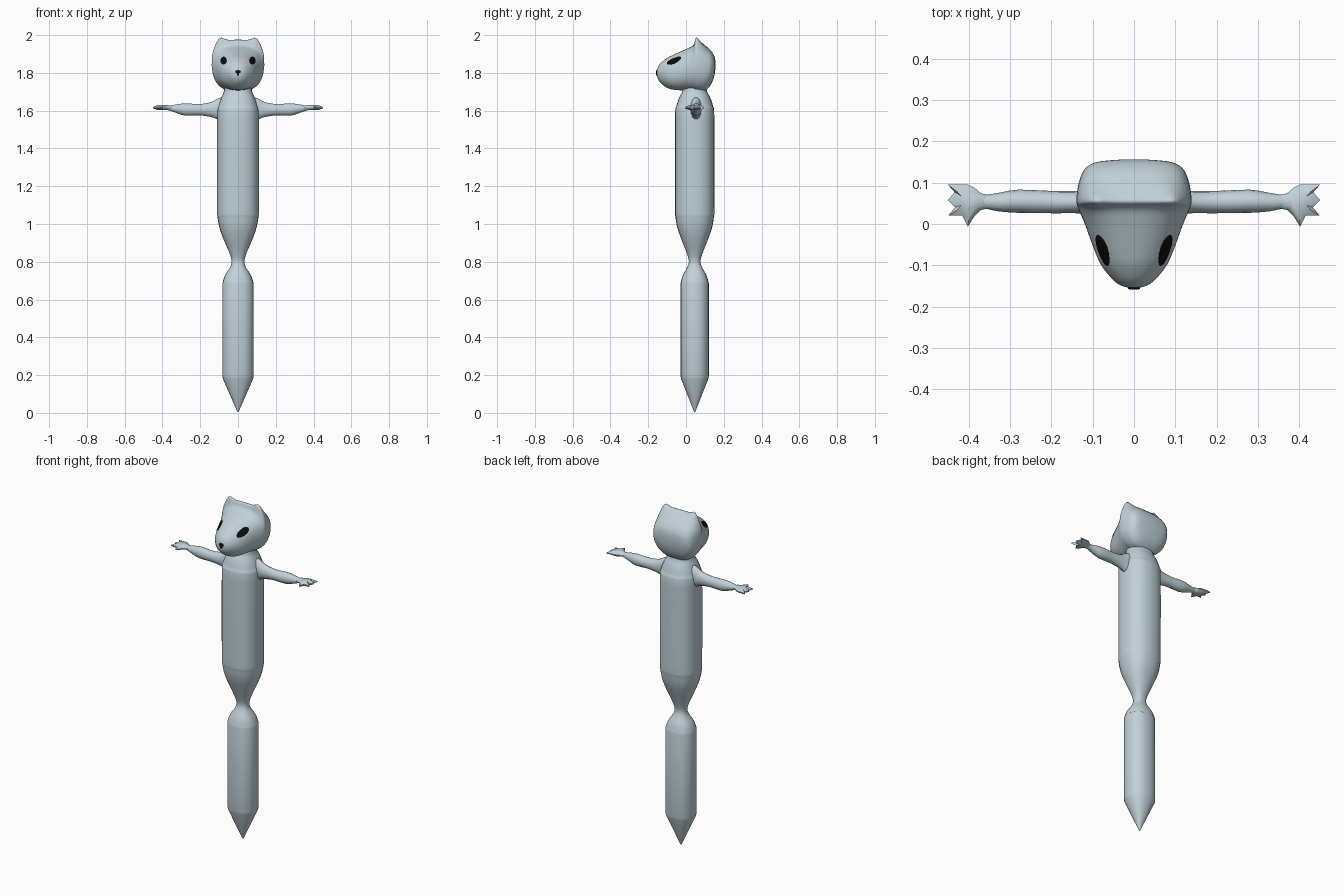
import bpy, bmesh, math
from mathutils import Vector

if "Cube" in bpy.data.objects:
    bpy.data.objects.remove(bpy.data.objects["Cube"])


def material(name, rgb):
    m = bpy.data.materials.new(name)
    m.diffuse_color = (*rgb, 1)
    m.use_nodes = True
    m.node_tree.nodes["Principled BSDF"].inputs["Base Color"].default_value = m.diffuse_color
    return m


FUR = material("pale blue grey", (0.53, 0.64, 0.69))
BLACK = material("black", (0.004, 0.004, 0.004))


def finish(name, bm, mat, angle=50):
    bmesh.ops.recalc_face_normals(bm, faces=bm.faces[:])
    me = bpy.data.meshes.new(name)
    bm.to_mesh(me)
    bm.free()
    me.materials.append(mat)
    ob = bpy.data.objects.new(name, me)
    bpy.context.collection.objects.link(ob)
    bpy.ops.object.select_all(action='DESELECT')
    ob.select_set(True)
    bpy.context.view_layer.objects.active = ob
    bpy.ops.object.shade_smooth_by_angle(angle=math.radians(angle))
    return ob


def loft(rings):
    """Skin a list of equal-length point rings and close both ends."""
    bm = bmesh.new()
    loops = [[bm.verts.new(p) for p in r] for r in rings]
    for a, b in zip(loops, loops[1:]):
        n = len(a)
        for i in range(n):
            j = (i + 1) % n
            bm.faces.new((a[i], a[j], b[j], b[i]))
    bm.faces.new(loops[0])
    bm.faces.new(loops[-1])
    return bm


def oval(n, power):
    """Unit superellipse."""
    f = lambda v: math.copysign(abs(v) ** (2 / power), v)
    return [(f(math.cos(2 * math.pi * i / n)), f(math.sin(2 * math.pi * i / n)))
            for i in range(n)]


def smooth_rows(rows, steps):
    """Catmull-Rom interpolation of profile rows."""
    out = []
    for k in range(len(rows) - 1):
        p = [rows[max(0, min(len(rows) - 1, k + d))] for d in (-1, 0, 1, 2)]
        for s in range(steps):
            t = s / steps
            out.append([0.5 * (2 * b + (c - a) * t + (2 * a - 5 * b + 4 * c - d) * t * t
                               + (3 * b - a - 3 * c + d) * t ** 3) for a, b, c, d in zip(*p)])
    return out + [list(rows[-1])]


# Torso with neck and pinched waist: height, half width, half depth
CY = 0.046
torso = smooth_rows([(0.69, 0.082, 0.074), (0.73, 0.068, 0.062), (0.77, 0.042, 0.040),
                     (0.80, 0.034, 0.031), (0.84, 0.043, 0.040), (0.92, 0.077, 0.071),
                     (0.98, 0.098, 0.092), (1.04, 0.109, 0.102), (1.10, 0.110, 0.104),
                     (1.56, 0.110, 0.104), (1.62, 0.105, 0.098), (1.67, 0.088, 0.082),
                     (1.70, 0.075, 0.066), (1.74, 0.070, 0.060)], 3)
finish("torso", loft([[(x * a, CY + y * b, z) for x, y in oval(24, 2.35)]
                      for z, a, b in torso]), FUR)

# Pointed tail
tail = [(0.005, 0.003, 0.003), (0.03, 0.014, 0.013), (0.18, 0.080, 0.072),
        (0.195, 0.083, 0.075), (0.685, 0.083, 0.075), (0.70, 0.079, 0.071)]
finish("tail", loft([[(x * a, CY + y * b, z) for x, y in oval(24, 2.3)]
                     for z, a, b in tail]), FUR)

# Head: depth position, half width, bottom, top, squareness
HEAD = smooth_rows([(-0.155, 0.006, 1.795, 1.806, 2), (-0.150, 0.029, 1.771, 1.826, 2),
                    (-0.135, 0.051, 1.747, 1.851, 2), (-0.10, 0.079, 1.721, 1.879, 2.1),
                    (-0.06, 0.097, 1.710, 1.899, 2.2), (0.0, 0.119, 1.707, 1.926, 2.4),
                    (0.038, 0.135, 1.706, 1.946, 2.7), (0.052, 0.139, 1.704, 1.975, 3.0),
                    (0.075, 0.138, 1.702, 1.966, 3.0), (0.105, 0.132, 1.708, 1.943, 3.0),
                    (0.133, 0.119, 1.740, 1.916, 2.9), (0.150, 0.090, 1.785, 1.888, 2.6),
                    (0.156, 0.030, 1.825, 1.862, 2.3)], 4)


def head_point(row, u, v):
    y, w, lo, hi, _ = row
    z = (lo + hi) / 2 + v * (hi - lo) / 2
    back = min(1, max(0, (y + 0.06) / 0.1))
    x = u * w * (1 - 0.16 * back * max(0, -v) ** 1.5)
    # Ears swell from the upper corners along the crown ridge
    d = y - 0.054
    ridge = math.exp(-(d / (0.012 if d < 0 else 0.030)) ** 2)
    bump = math.exp(-((abs(x) - 0.098) / 0.027) ** 2)
    return x, y, z + 0.030 * ridge * bump * max(0, v)


finish("head", loft([[head_point(r, u, v) for u, v in oval(48, r[4])] for r in HEAD]), FUR, 70)


def patch(name, cx, cz, rx, rz, sides):
    """Thin painted disc laid over the face."""
    bm = bmesh.new()

    def place(x, z):
        best = None
        for r in HEAD:
            if r[0] > 0.03:
                break
            mid, half = (r[2] + r[3]) / 2, (r[3] - r[2]) / 2
            s = abs(x / r[1]) ** r[4] + abs((z - mid) / half) ** r[4]
            if best and s <= 1:
                y = best[1] + (r[0] - best[1]) * (best[0] - 1) / (best[0] - s)
                return Vector((x, y - 0.004, z))
            best = (s, r[0])
            if s <= 1:
                return Vector((x, r[0] - 0.004, z))
        return Vector((x, -0.05, z))

    rings = []
    for k in (0.35, 0.7, 1.0):
        rings.append([place(cx + k * rx * math.cos(2 * math.pi * i / sides),
                            cz + k * rz * math.sin(2 * math.pi * i / sides))
                      for i in range(sides)])
    rings.append([p + Vector((0, 0.008, 0)) for p in rings[-1]])
    finish(name, loft(rings), BLACK)


# Nose and mouth
patch("nose", 0, 1.806, 0.015, 0.009, 10)
patch("mouth", 0, 1.792, 0.007, 0.006, 8)

# Arm: reach, centre depth, half depth, centre height, half height
ARM = smooth_rows([(0.08, 0.053, 0.032, 1.610, 0.064), (0.108, 0.053, 0.029, 1.609, 0.056),
                   (0.14, 0.053, 0.027, 1.606, 0.041), (0.20, 0.053, 0.027, 1.605, 0.031),
                   (0.28, 0.055, 0.028, 1.606, 0.033), (0.33, 0.053, 0.022, 1.611, 0.022),
                   (0.36, 0.054, 0.017, 1.613, 0.014), (0.385, 0.054, 0.020, 1.615, 0.010)], 3)

# Clawed hand outline seen from above
HAND = [(0.350, 0.070), (0.370, 0.074), (0.386, 0.088), (0.400, 0.095), (0.450, 0.095),
        (0.434, 0.077), (0.450, 0.058), (0.433, 0.040), (0.450, 0.020), (0.416, 0.021),
        (0.402, -0.006), (0.385, 0.020), (0.370, 0.034), (0.350, 0.038)]

for side, tag in ((-1, "right"), (1, "left")):
    finish(tag + "_arm", loft([[(side * x, cy + u * ry, cz + v * rz) for u, v in oval(14, 2)]
                               for x, cy, ry, cz, rz in ARM]), FUR)
    rings = []
    for k, dz in ((0.6, -0.013), (1, -0.003), (1, 0.003), (0.6, 0.013)):
        rings.append([(side * (0.395 + (x - 0.395) * k), 0.054 + (y - 0.054) * k, 1.616 + dz)
                      for x, y in HAND])
    finish(tag + "_hand", loft(rings), FUR)
    patch(tag + "_eye", side * 0.076, 1.865, 0.017, 0.021, 14)
